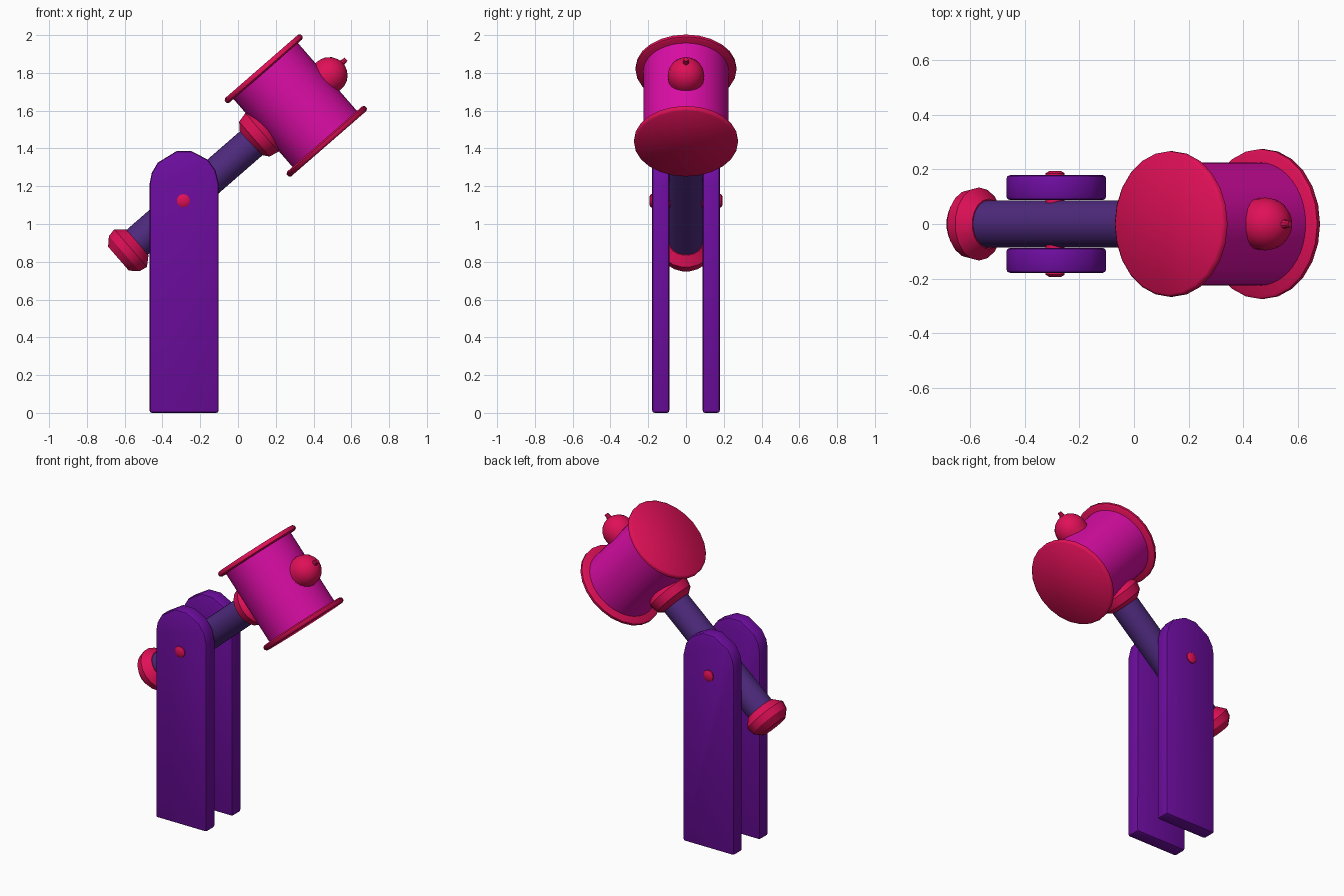
import bpy, bmesh, math
from mathutils import Vector, Matrix

if "Cube" in bpy.data.objects:
    bpy.data.objects.remove(bpy.data.objects["Cube"])

def material(name, rgb):
    m = bpy.data.materials.new(name)
    m.diffuse_color = (*rgb, 1)
    m.use_nodes = True
    m.node_tree.nodes["Principled BSDF"].inputs["Base Color"].default_value = m.diffuse_color
    return m

PURPLE = material("purple", (0.156, 0.004, 0.352))
INDIGO = material("dark indigo", (0.076, 0.023, 0.205))
MAGENTA = material("magenta", (0.70, 0.004, 0.376))
CRIMSON = material("crimson", (0.74, 0.005, 0.095))

# Mallet frame: u runs along the handle, v along the head
ANGLE = math.radians(41)
CENTRE = Vector((0.303, 0, 1.63))
U = Vector((math.cos(ANGLE), 0, math.sin(ANGLE)))
V = Vector((-math.sin(ANGLE), 0, math.cos(ANGLE)))
Y = Vector((0, 1, 0))

def finish(name, bm, mat, angle=35):
    bmesh.ops.recalc_face_normals(bm, faces=bm.faces)
    mesh = bpy.data.meshes.new(name)
    bm.to_mesh(mesh)
    bm.free()
    mesh.materials.append(mat)
    ob = bpy.data.objects.new(name, mesh)
    bpy.context.collection.objects.link(ob)
    bpy.ops.object.select_all(action='DESELECT')
    ob.select_set(True)
    bpy.context.view_layer.objects.active = ob
    bpy.ops.object.shade_smooth_by_angle(angle=math.radians(angle))
    return ob

def lathe(name, profile, axis, origin, mat, sides=24, angle=35):
    """Closed solid from (distance along axis, radius) pairs."""
    side = Y if abs(axis.y) < 0.5 else Vector((1, 0, 0))
    other = axis.cross(side)
    bm = bmesh.new()
    rings = []
    for d, r in profile:
        rings.append([bm.verts.new(origin + axis * d
                      + (side * math.cos(a) + other * math.sin(a)) * r)
                      for a in (2 * math.pi * i / sides for i in range(sides))])
    for a, b in zip(rings, rings[1:]):
        for i in range(sides):
            j = (i + 1) % sides
            bm.faces.new((a[i], a[j], b[j], b[i]))
    bm.faces.new(rings[0])
    bm.faces.new(rings[-1])
    return finish(name, bm, mat, angle)

# Two upright posts with rounded tops
def post(name, y0, y1):
    cx, cz, r = -0.285, 1.207, 0.183
    outline = [(cx - r, 0), (cx + r, 0)]
    for deg in (2, 25, 47, 78, 103, 140, 160, 178):
        a = math.radians(deg)
        outline.append((cx + r * math.cos(a), cz + r * math.sin(a)))
    bm = bmesh.new()
    face = bm.faces.new([bm.verts.new((x, y0, z)) for x, z in outline])
    ext = bmesh.ops.extrude_face_region(bm, geom=[face])
    bmesh.ops.translate(bm, vec=(0, y1 - y0, 0),
                        verts=[g for g in ext['geom'] if isinstance(g, bmesh.types.BMVert)])
    bmesh.ops.recalc_face_normals(bm, faces=bm.faces)
    sharp = [e for e in bm.edges if e.calc_face_angle(0) > math.radians(60)]
    bmesh.ops.bevel(bm, geom=sharp, offset=0.013, segments=2, profile=0.5, affect='EDGES')
    return finish(name, bm, PURPLE)

post("front_post", -0.179, -0.088)
post("back_post", 0.088, 0.179)

# Pivot pin through posts and handle
lathe("pivot_pin", [(-0.194, 0.022), (-0.186, 0.035), (0.186, 0.035), (0.194, 0.022)],
      Y, Vector((-0.289, 0, 1.123)), CRIMSON, 16)

# Handle and its two collars
lathe("handle", [(-1.2, 0.087), (-0.19, 0.087)], U, CENTRE, INDIGO, 32)
lathe("end_collar", [(-1.24, 0.085), (-1.2, 0.125), (-1.155, 0.134), (-1.108, 0.092)],
      U, CENTRE, CRIMSON, 18, 25)
lathe("head_collar", [(-0.312, 0.085), (-0.282, 0.124), (-0.228, 0.137), (-0.175, 0.092)],
      U, CENTRE + V * 0.006, CRIMSON, 18, 25)

# Head drum and its two end discs
lathe("head_drum", [(-0.25, 0.226), (0.25, 0.226)], V, CENTRE, MAGENTA, 40)
for name, s, r in (("top_disc", 1, 0.267), ("bottom_disc", -1, 0.275)):
    lathe(name, [(s * 0.238, r - 0.012), (s * 0.246, r), (s * 0.262, r), (s * 0.271, r - 0.01)],
          V, CENTRE, CRIMSON, 24, 50)

# Domed knob on the far side of the head, with a small nub
lathe("knob", [(0.18, 0.092), (0.235, 0.097), (0.262, 0.094), (0.288, 0.084),
               (0.312, 0.064), (0.328, 0.038), (0.335, 0.015)], U, CENTRE, CRIMSON, 20, 40)
lathe("knob_nub", [(0.32, 0.02), (0.345, 0.014), (0.362, 0.012)], U,
      CENTRE + V * 0.006, CRIMSON, 10)
